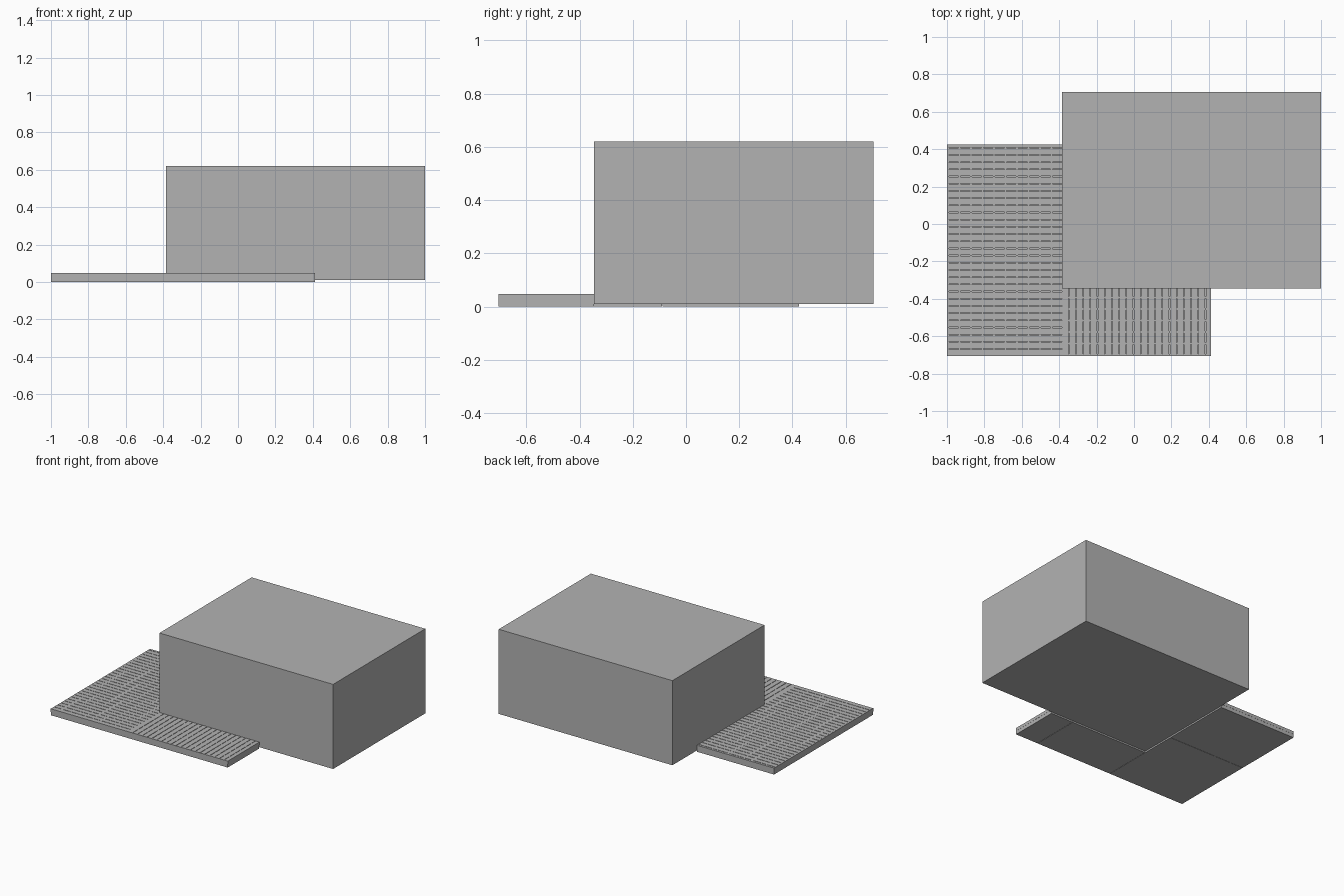
import bpy
import bmesh
from mathutils import Matrix, Vector

old = bpy.data.objects.get("Cube")
if old:
    bpy.data.objects.remove(old, do_unlink=True)

grey = bpy.data.materials.new("plain_grey")
grey.use_nodes = True
colour = (0.45, 0.45, 0.45, 1)
grey.diffuse_color = colour
grey.node_tree.nodes["Principled BSDF"].inputs["Base Color"].default_value = colour


def add_box(bm, low, high):
    low, high = Vector(low), Vector(high)
    matrix = Matrix.Translation((low + high) / 2) @ Matrix.Diagonal((*(high - low), 1))
    bmesh.ops.create_cube(bm, size=1, matrix=matrix)


def make_object(name, boxes):
    bm = bmesh.new()
    for low, high in boxes:
        add_box(bm, low, high)
    mesh = bpy.data.meshes.new(name)
    bm.to_mesh(mesh)
    bm.free()
    mesh.materials.append(grey)
    obj = bpy.data.objects.new(name, mesh)
    bpy.context.collection.objects.link(obj)


TILE = 0.615
PITCH = TILE / 16
GAP = 0.004
BASE_TOP, DECK_TOP = 0.025, 0.047


def strips(start, end, pitch, gap):
    """Intervals of equal strips, with the last one cut off at the end."""
    result = []
    while start < end - gap:
        result.append((start, min(start + pitch - gap, end)))
        start += pitch
    return result


def deck_tile(name, x0, x1, y0, y1, along_x):
    # Solid base, slats above it and slightly lower cross ribs
    inset = 0.001
    boxes = [((x0 + inset, y0 + inset, 0), (x1 - inset, y1 - inset, BASE_TOP))]
    across = (y0, y1) if along_x else (x0, x1)
    along = (x0, x1) if along_x else (y0, y1)
    parts = [(along, s, DECK_TOP) for s in strips(*across, PITCH, GAP)]
    ribs = strips(*along, TILE / 10, TILE / 10 - 0.01)
    parts += [(r, across, DECK_TOP - 0.0005) for r in ribs]
    for a, c, top in parts:
        xs, ys = (a, c) if along_x else (c, a)
        boxes.append(((xs[0], ys[0], BASE_TOP), (xs[1], ys[1], top)))
    make_object(name, boxes)


# Building block
make_object("building_block", [((-0.385, -0.345, 0.01), (1, 0.705, 0.62))])

# Side terrace
for i, (y0, y1) in enumerate(strips(-0.705, 0.425, TILE, 0)):
    deck_tile(f"side_deck_{i + 1}", -1, -0.385, y0, y1, True)

# Front terrace
for i, (x0, x1) in enumerate(strips(-0.385, 0.412, TILE, 0)):
    deck_tile(f"front_deck_{i + 1}", x0, x1, -0.705, -0.345, False)
